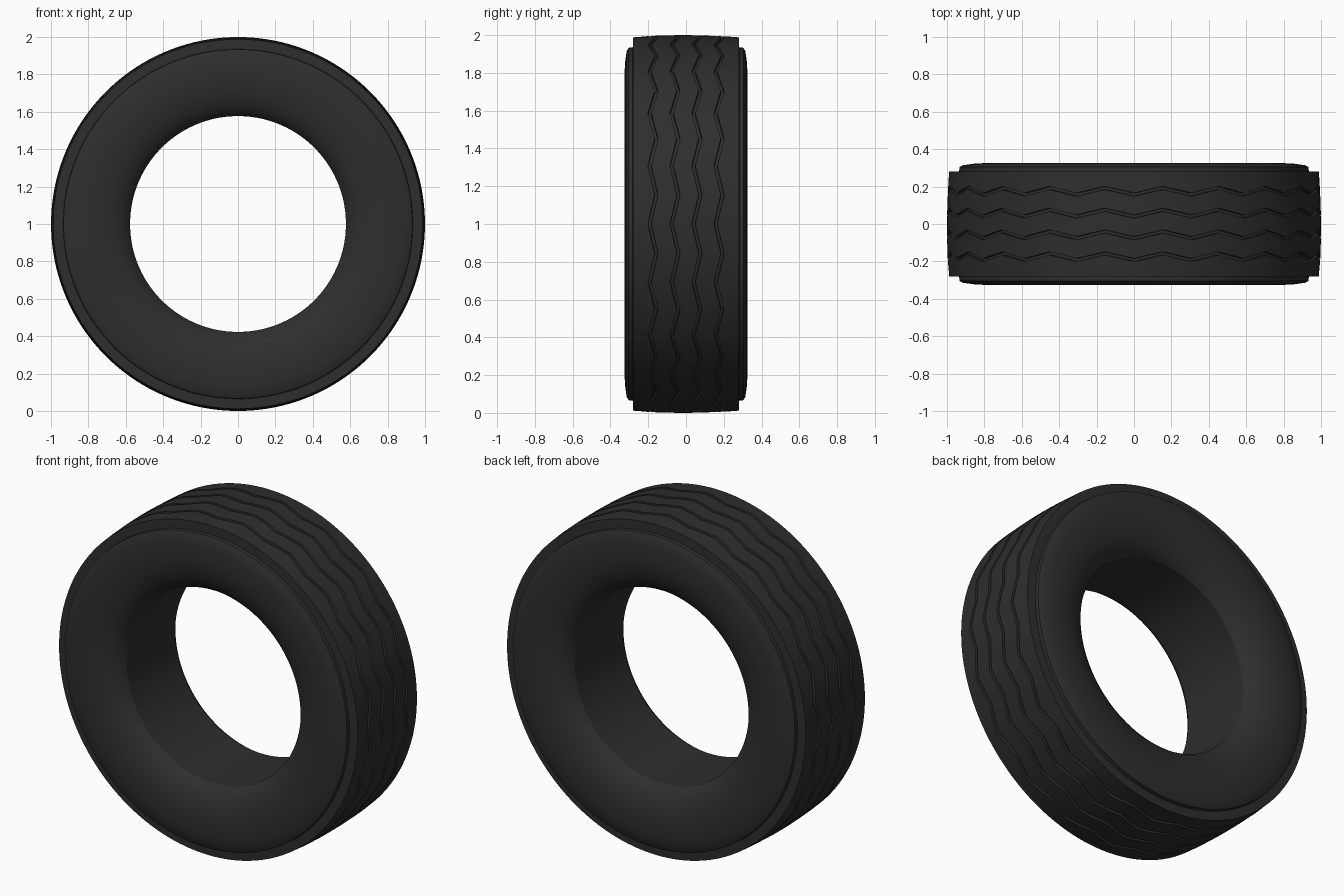
import bpy, bmesh, math

cube = bpy.data.objects.get("Cube")
if cube:
    bpy.data.objects.remove(cube, do_unlink=True)

STEPS = 160           # columns around the tyre
WAVES = 20            # zigzag periods around the tread
SWING = 0.018         # sideways reach of each zigzag
GROOVES = (0.058, 0.175)
HALF_GROOVE, DEPTH = 0.009, 0.016

# One black rubber
rubber = bpy.data.materials.new("black rubber")
rubber.use_nodes = True
colour = (0.027, 0.027, 0.028, 1)
rubber.diffuse_color = colour
bsdf = rubber.node_tree.nodes["Principled BSDF"]
bsdf.inputs["Base Color"].default_value = colour
bsdf.inputs["Roughness"].default_value = 0.8


def crown(y):
    """Slightly domed tread radius."""
    return 1.0 - 0.012 * (y / 0.28) ** 2


# Half profile from the middle outwards: (y, radius, follows the zigzag)
half = []
for g in GROOVES:
    for side, drop in ((-1, 0), (-0.8, DEPTH), (0.8, DEPTH), (1, 0)):
        y = g + side * HALF_GROOVE
        half.append((y, crown(y) - drop, True))
# Tread edge, shoulder step, sidewall and rounded bead
edge = [(0.23, crown(0.23)), (0.28, crown(0.28)), (0.282, 0.935),
        (0.304, 0.933), (0.314, 0.915), (0.322, 0.86), (0.325, 0.81),
        (0.323, 0.76), (0.315, 0.71), (0.301, 0.665), (0.282, 0.625),
        (0.258, 0.595), (0.23, 0.577)]
half += [(y, r, False) for y, r in edge]
profile = [(-y, r, z) for y, r, z in reversed(half)] + half


def zigzag(i):
    t = (i * WAVES / STEPS) % 1
    return SWING * (1 - 4 * abs(t - 0.5))


# Sweep the closed profile around the axle
bm = bmesh.new()
rings = []
for i in range(STEPS):
    a = 2 * math.pi * i / STEPS
    rings.append([bm.verts.new((r * math.sin(a), y + (zigzag(i) if wavy else 0),
                                1 + r * math.cos(a)))
                  for y, r, wavy in profile])
n = len(profile)
for i in range(STEPS):
    here, there = rings[i], rings[(i + 1) % STEPS]
    for j in range(n):
        k = (j + 1) % n
        bm.faces.new((here[j], here[k], there[k], there[j]))
bmesh.ops.recalc_face_normals(bm, faces=bm.faces)

mesh = bpy.data.meshes.new("tyre")
bm.to_mesh(mesh)
bm.free()
mesh.materials.append(rubber)
tyre = bpy.data.objects.new("tyre", mesh)
bpy.context.collection.objects.link(tyre)

# Smooth rubber with crisp groove and shoulder edges
bpy.ops.object.select_all(action="DESELECT")
tyre.select_set(True)
bpy.context.view_layer.objects.active = tyre
bpy.ops.object.shade_smooth_by_angle(angle=math.radians(30))
